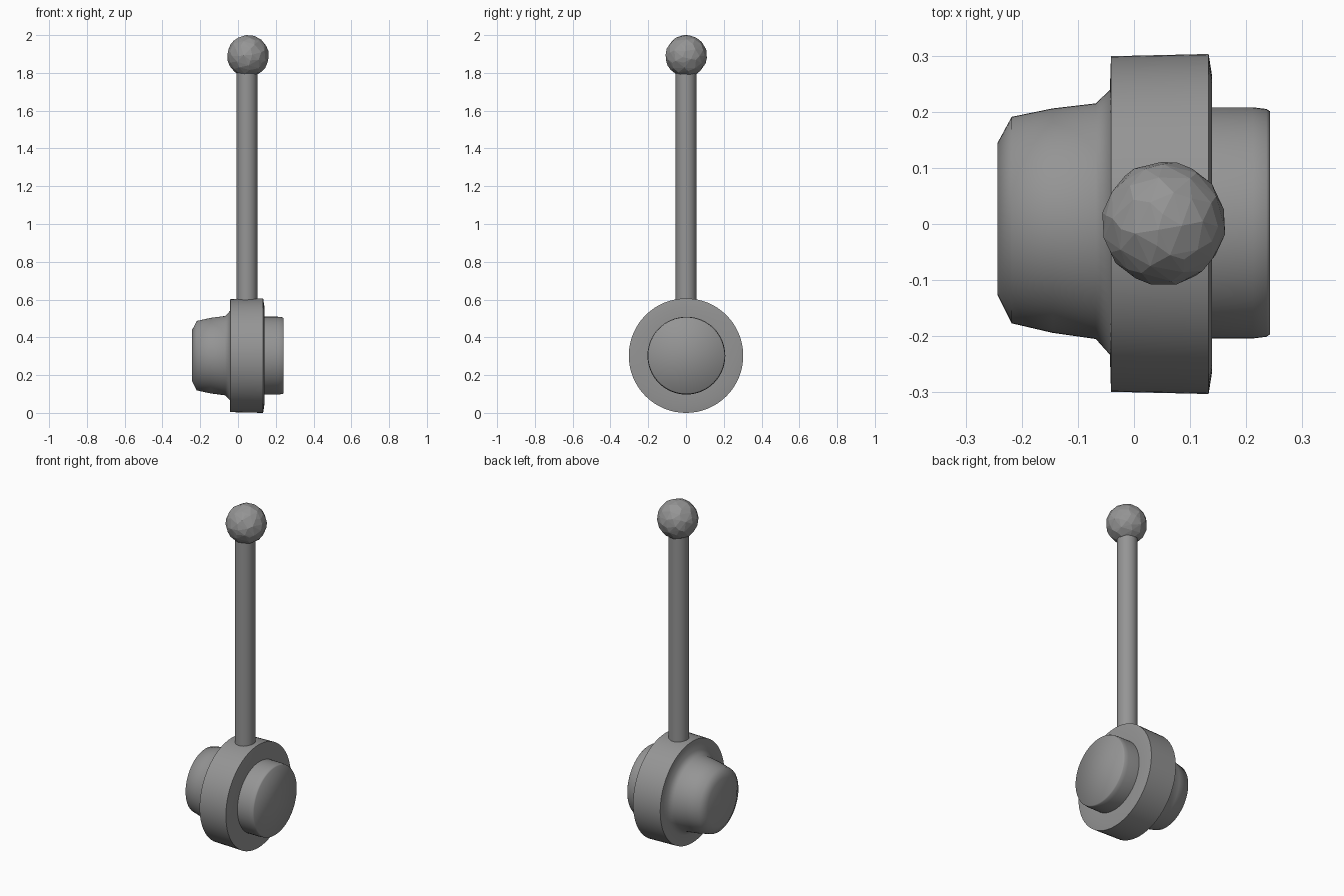
import bpy, math

if "Cube" in bpy.data.objects:
    bpy.data.objects.remove(bpy.data.objects["Cube"])

HUB_Z = 0.303

# Dark grey finish
grey = bpy.data.materials.new("dark_grey")
grey.diffuse_color = (0.3, 0.3, 0.3, 1)
grey.use_nodes = True
grey.node_tree.nodes["Principled BSDF"].inputs["Base Color"].default_value = grey.diffuse_color


def smooth(obj, angle):
    bpy.ops.object.select_all(action='DESELECT')
    obj.select_set(True)
    bpy.context.view_layer.objects.active = obj
    bpy.ops.object.shade_smooth_by_angle(angle=math.radians(angle))


def lathe_x(name, rings, segments=64):
    """Solid of revolution about the x axis; each ring is (x, radius, y offset)."""
    verts, faces = [], []
    for x, r, dy in rings:
        for i in range(segments):
            a = 2 * math.pi * i / segments
            verts.append((x, dy + r * math.cos(a), HUB_Z + r * math.sin(a)))
    for k in range(len(rings) - 1):
        for i in range(segments):
            j = (i + 1) % segments
            a, b = k * segments, (k + 1) * segments
            faces.append((a + i, a + j, b + j, b + i))
    faces.append(tuple(reversed(range(segments))))
    faces.append(tuple(range((len(rings) - 1) * segments, len(rings) * segments)))
    mesh = bpy.data.meshes.new(name)
    mesh.from_pydata(verts, [], faces)
    mesh.materials.append(grey)
    obj = bpy.data.objects.new(name, mesh)
    bpy.context.collection.objects.link(obj)
    smooth(obj, 58)
    return obj


# Lever hub: tapered boss, collar wheel and short end boss in one turned profile
lathe_x("lever_hub", [
    (-0.243, 0.136, 0.009),
    (-0.218, 0.184, 0.007),
    (-0.145, 0.200, 0.006),
    (-0.068, 0.210, 0.005),
    (-0.043, 0.236, 0.003),
    (-0.041, 0.299, 0.0),
    (0.133, 0.303, 0.0),
    (0.139, 0.265, 0.0),
    (0.139, 0.206, 0.002),
    (0.212, 0.206, 0.002),
    (0.236, 0.203, 0.002),
    (0.242, 0.199, 0.002),
])

# Lever rod
bpy.ops.mesh.primitive_cylinder_add(vertices=32, radius=0.055, depth=1.26,
                                    location=(0.047, 0, 1.19))
rod = bpy.context.object
rod.name = "lever_rod"
rod.data.materials.append(grey)
smooth(rod, 35)

# Faceted ball knob, collapsed to irregular flat facets
bpy.ops.mesh.primitive_ico_sphere_add(subdivisions=3, radius=0.11,
                                      location=(0.053, 0.001, 1.89),
                                      rotation=(0.3, 0.2, 0.5))
knob = bpy.context.object
knob.name = "ball_knob"
knob.data.materials.append(grey)
facets = knob.modifiers.new("facets", 'DECIMATE')
facets.ratio = 0.55
